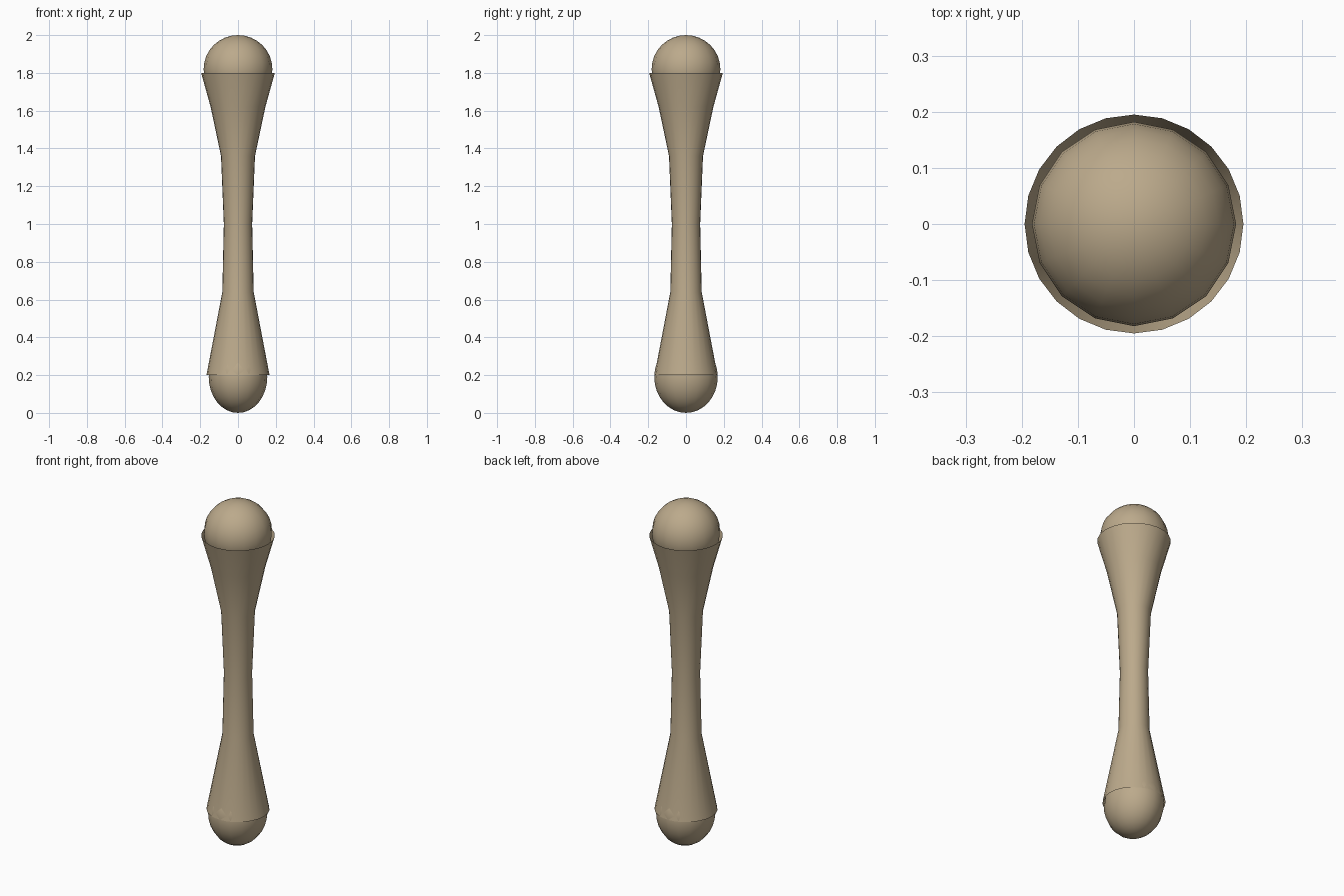
import bpy, bmesh
from math import cos, sin, tau

if "Cube" in bpy.data.objects:
    bpy.data.objects.remove(bpy.data.objects["Cube"])


def smooth(obj):
    for p in obj.data.polygons:
        p.use_smooth = True


def lathe_tube(name, profile, sides):
    """Open-ended tube through (radius, z) rings."""
    bm = bmesh.new()
    rings = [[bm.verts.new((r * cos(tau * i / sides), r * sin(tau * i / sides), z))
              for i in range(sides)] for r, z in profile]
    for low, high in zip(rings, rings[1:]):
        for i in range(sides):
            j = (i + 1) % sides
            bm.faces.new((low[i], low[j], high[j], high[i]))
    mesh = bpy.data.meshes.new(name)
    bm.to_mesh(mesh)
    bm.free()
    obj = bpy.data.objects.new(name, mesh)
    bpy.context.collection.objects.link(obj)
    smooth(obj)
    return obj


def knob(name, z, radii):
    bpy.ops.mesh.primitive_uv_sphere_add(segments=16, ring_count=16, radius=1, location=(0, 0, z))
    obj = bpy.context.object
    obj.name = name
    obj.scale = radii
    bpy.ops.object.transform_apply(location=False, rotation=False, scale=True)
    smooth(obj)
    return obj


bone = bpy.data.materials.new("bone")
bone.diffuse_color = (0.50, 0.40, 0.26, 1)
bone.use_nodes = True
bone.node_tree.nodes["Principled BSDF"].inputs["Base Color"].default_value = bone.diffuse_color

# Waisted shaft with flared open ends, and a rounded knob in each end
parts = [
    lathe_tube("shaft", [(0.167, 0.2), (0.083, 0.64), (0.075, 1.0),
                         (0.09, 1.36), (0.145, 1.62), (0.195, 1.8)], 24),
    knob("upper_knob", 1.82, (0.182, 0.182, 0.18)),
    knob("lower_knob", 0.19, (0.155, 0.168, 0.19)),
]
for part in parts:
    part.data.materials.append(bone)
